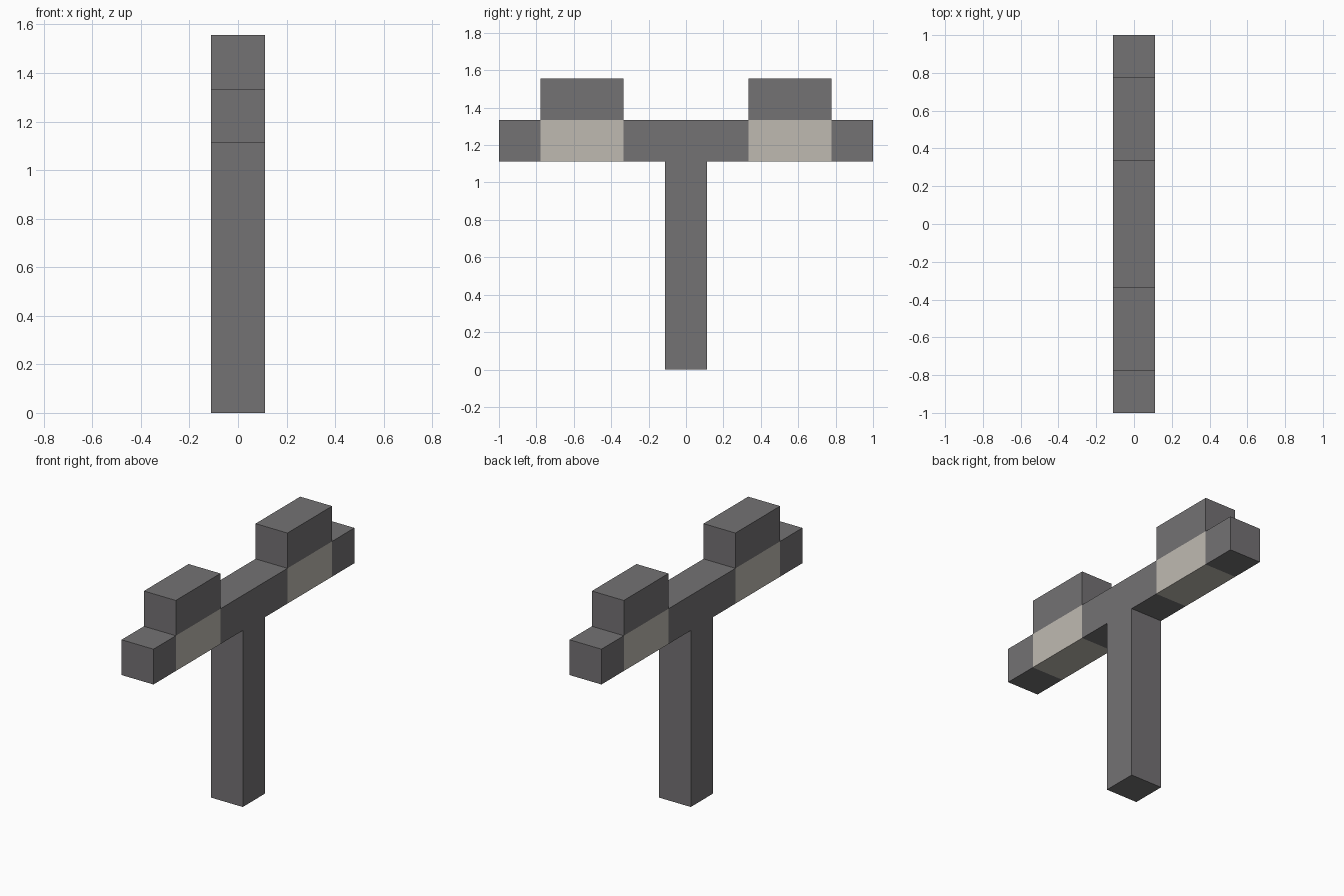
import bpy
import bmesh
from mathutils import Matrix, Vector

cube = bpy.data.objects.get("Cube")
if cube:
    bpy.data.objects.remove(cube, do_unlink=True)

U = 1 / 9  # half the beam thickness; every part is a multiple of it


def material(name, rgb):
    mat = bpy.data.materials.new(name)
    mat.use_nodes = True
    mat.diffuse_color = (*rgb, 1)
    mat.node_tree.nodes["Principled BSDF"].inputs["Base Color"].default_value = (*rgb, 1)
    return mat


DARK = material("dark grey", (0.174, 0.168, 0.174))
PALE = material("pale stone", (0.52, 0.49, 0.44))


def box(name, y0, y1, z0, z1, cuts=(), open_side=None, pale=None):
    """Box of beam thickness, with cuts along y, one open side and a pale face rule."""
    bm = bmesh.new()
    size = Matrix.Diagonal((2 * U, (y1 - y0) * U, (z1 - z0) * U, 1))
    centre = Matrix.Translation((0, (y0 + y1) * U / 2, (z0 + z1) * U / 2))
    bmesh.ops.create_cube(bm, size=1, matrix=centre @ size)
    for y in cuts:
        bmesh.ops.bisect_plane(bm, geom=bm.verts[:] + bm.edges[:] + bm.faces[:],
                               plane_co=(0, y * U, 0), plane_no=(0, 1, 0))
    bm.normal_update()
    if open_side:
        hidden = [f for f in bm.faces if f.normal.dot(Vector((0, 0, open_side))) > 0.9]
        bmesh.ops.delete(bm, geom=hidden, context='FACES')
    for f in bm.faces:
        f.material_index = int(bool(pale and pale(f.calc_center_median().y / U)))
    mesh = bpy.data.meshes.new(name)
    bm.to_mesh(mesh)
    bm.free()
    mesh.materials.append(DARK)
    mesh.materials.append(PALE)
    obj = bpy.data.objects.new(name, mesh)
    bpy.context.collection.objects.link(obj)


# Upright post, open where it meets the crossbar
box("post", -1, 1, 0, 10, open_side=1)

# Crossbar with a pale section under each cap
box("crossbar", -9, 9, 10, 12, cuts=(-7, -3, 3, 7), pale=lambda y: 3 < abs(y) < 7)

# Caps sitting on the pale sections
box("front_cap", -7, -3, 12, 14, open_side=-1)
box("back_cap", 3, 7, 12, 14, open_side=-1)
